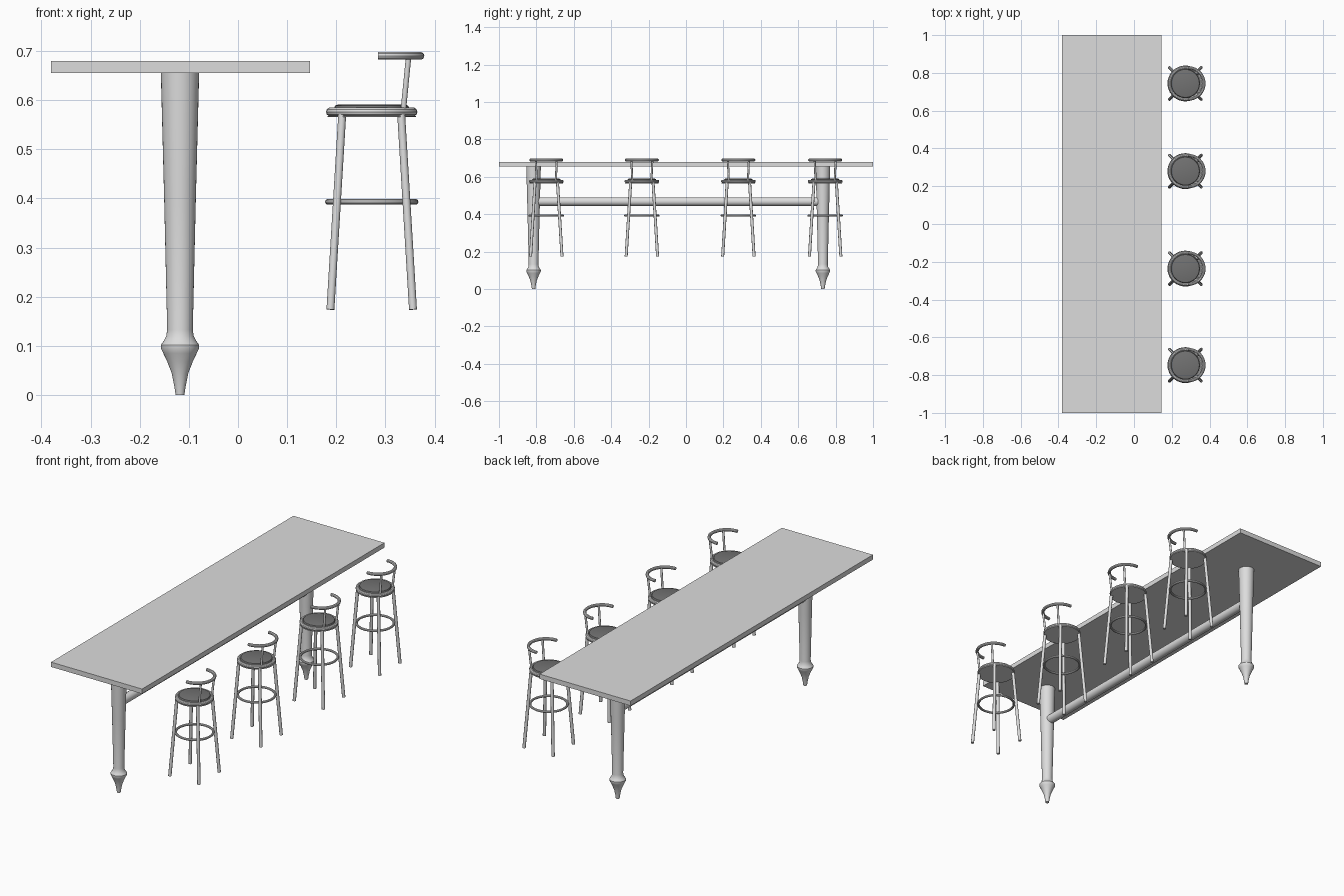
import bpy, bmesh, math
from mathutils import Vector

if "Cube" in bpy.data.objects:
    bpy.data.objects.remove(bpy.data.objects["Cube"])


def material(name, v):
    m = bpy.data.materials.new(name)
    m.diffuse_color = (v, v, v, 1)
    m.use_nodes = True
    m.node_tree.nodes["Principled BSDF"].inputs["Base Color"].default_value = m.diffuse_color
    return m


LIGHT = material("light_grey", 0.72)
DARK = material("dark_seat_grey", 0.17)


def finish(name, bm, mat, smooth=True):
    bmesh.ops.recalc_face_normals(bm, faces=bm.faces[:])
    me = bpy.data.meshes.new(name)
    bm.to_mesh(me)
    bm.free()
    me.materials.append(mat)
    ob = bpy.data.objects.new(name, me)
    bpy.context.collection.objects.link(ob)
    if smooth:
        bpy.ops.object.select_all(action='DESELECT')
        ob.select_set(True)
        bpy.context.view_layer.objects.active = ob
        bpy.ops.object.shade_smooth_by_angle(angle=math.radians(35))
    return ob


def lathe(name, profile, loc, mat, n=32):
    """Closed solid turned around z from (radius, height) points."""
    bm = bmesh.new()
    rings = [[bm.verts.new((loc[0] + r * math.cos(2 * math.pi * i / n),
                            loc[1] + r * math.sin(2 * math.pi * i / n), loc[2] + z))
              for i in range(n)] for r, z in profile]
    for a, b in zip(rings, rings[1:]):
        for i in range(n):
            j = (i + 1) % n
            bm.faces.new((a[i], a[j], b[j], b[i]))
    bm.faces.new(rings[0])
    bm.faces.new(rings[-1])
    return finish(name, bm, mat)


def rod(name, p, q, r, mat, n=12):
    p, q = Vector(p), Vector(q)
    bm = bmesh.new()
    bmesh.ops.create_cone(bm, cap_ends=True, segments=n, radius1=r, radius2=r,
                          depth=(q - p).length)
    rot = Vector((0, 0, 1)).rotation_difference(q - p).to_matrix()
    for v in bm.verts:
        v.co = rot @ v.co + (p + q) / 2
    return finish(name, bm, mat)


def ring(name, c, R, r, mat, a0=0.0, a1=2 * math.pi, steps=36, n=10):
    """Tube bent around z, either a full ring or an open arc with caps."""
    bm = bmesh.new()
    full = abs(a1 - a0 - 2 * math.pi) < 1e-6
    secs = []
    for i in range(steps if full else steps + 1):
        a = a0 + (a1 - a0) * i / steps
        sec = []
        for k in range(n):
            t = 2 * math.pi * k / n
            d = R + r * math.cos(t)
            sec.append(bm.verts.new((c[0] + d * math.cos(a), c[1] + d * math.sin(a),
                                     c[2] + r * math.sin(t))))
        secs.append(sec)
    pairs = list(zip(secs, secs[1:])) + ([(secs[-1], secs[0])] if full else [])
    for a, b in pairs:
        for k in range(n):
            m = (k + 1) % n
            bm.faces.new((a[k], a[m], b[m], b[k]))
    if not full:
        bm.faces.new(secs[0])
        bm.faces.new(secs[-1])
    return finish(name, bm, mat)


# Table top
bm = bmesh.new()
bmesh.ops.create_cube(bm, size=1)
for v in bm.verts:
    v.co = Vector((v.co.x * 0.526 - 0.117, v.co.y * 2, v.co.z * 0.025 + 0.6675))
finish("table_top", bm, LIGHT, smooth=False)

# Turned table legs and the stretcher between them
LEG_X, LEG_Y = -0.118, (-0.815, 0.732)
leg_profile = [(0.009, 0), (0.011, 0.015), (0.017, 0.045), (0.026, 0.068), (0.034, 0.085),
               (0.039, 0.095), (0.039, 0.102), (0.033, 0.11), (0.028, 0.12),
               (0.026, 0.133), (0.032, 0.39), (0.039, 0.656)]
for i, y in enumerate(LEG_Y):
    lathe(f"table_leg_{i + 1}", leg_profile, (LEG_X, y, 0), LIGHT)
rod("table_stretcher", (LEG_X, LEG_Y[0], 0.468), (LEG_X, LEG_Y[1], 0.468), 0.023, LIGHT, 24)


def stool(tag, x, y):
    # Seat: rim, thin pan and dark cushion
    ring(f"seat_rim_{tag}", (x, y, 0.576), 0.084, 0.009, LIGHT)
    lathe(f"seat_pan_{tag}", [(0.09, 0.5655), (0.09, 0.568)], (x, y, 0), LIGHT)
    lathe(f"seat_cushion_{tag}", [(0.077, 0.569), (0.077, 0.583), (0.074, 0.589), (0.068, 0.591)],
          (x, y, 0), DARK)
    # Four splayed legs and foot ring
    for sx in (-1, 1):
        for sy in (-1, 1):
            rod(f"stool_leg_{tag}_{sx}_{sy}", (x + sx * 0.084, y + sy * 0.084, 0.174),
                (x + sx * 0.060, y + sy * 0.060, 0.570), 0.008, LIGHT)
    ring(f"foot_ring_{tag}", (x, y, 0.393), 0.089, 0.006, LIGHT)
    # Half-round backrest on two posts
    ring(f"backrest_{tag}", (x + 0.016, y, 0.69), 0.083, 0.008, LIGHT,
         -math.pi / 2 - 0.04, math.pi / 2 + 0.04, 24)
    for sy in (-1, 1):
        rod(f"back_post_{tag}_{sy}", (x + 0.064, y + sy * 0.051, 0.576),
            (x + 0.075, y + sy * 0.056, 0.688), 0.0055, LIGHT)


for i, y in enumerate((-0.747, -0.236, 0.28, 0.744)):
    stool(i + 1, 0.272, y)
